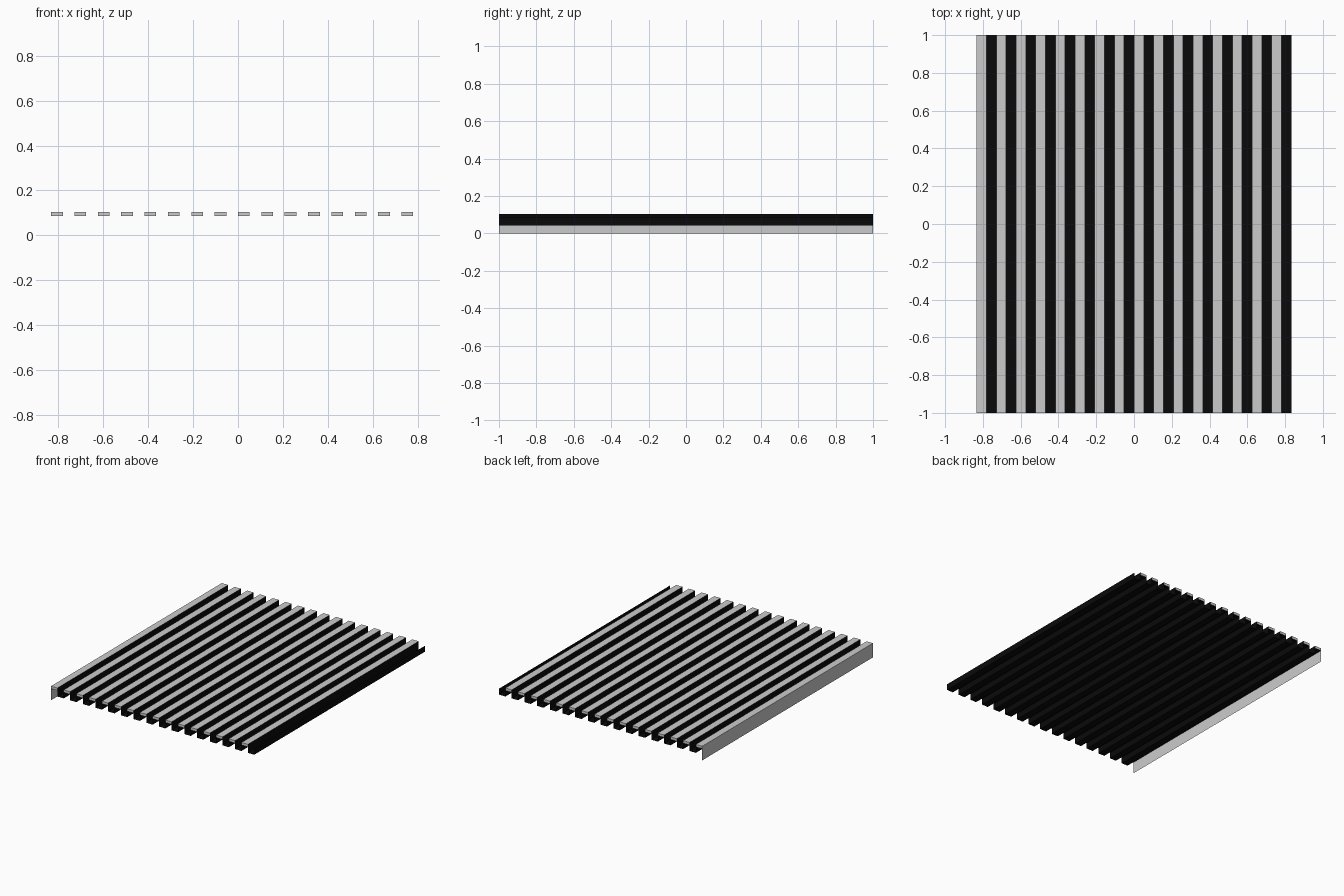
import bpy

if "Cube" in bpy.data.objects:
    bpy.data.objects.remove(bpy.data.objects["Cube"])

N = 16                    # number of slat + trough repeats
X0 = -0.833               # left edge
P = 1.666 / N             # repeat distance
W = P / 2                 # slat width
TOP, MID, LOW = 0.105, 0.086, 0.042


def make(name, quads, color=None):
    verts, faces = [], []
    for q in quads:
        faces.append(range(len(verts), len(verts) + 4))
        verts += q
    me = bpy.data.meshes.new(name)
    me.from_pydata(verts, [], [list(f) for f in faces])
    ob = bpy.data.objects.new(name, me)
    bpy.context.collection.objects.link(ob)
    if color:
        mat = bpy.data.materials.new(name + "_black")
        mat.diffuse_color = color
        mat.use_nodes = True
        mat.node_tree.nodes["Principled BSDF"].inputs["Base Color"].default_value = mat.diffuse_color
        me.materials.append(mat)
    return ob


def strip(a, b):
    # sheet between two profile points, running the full depth
    (xa, za), (xb, zb) = a, b
    return [(xa, -1, za), (xa, 1, za), (xb, 1, zb), (xb, -1, zb)][::-1]


def end(x, y):
    # small end face of a slat
    q = [(x, y, MID), (x + W, y, MID), (x + W, y, TOP), (x, y, TOP)]
    return q if y < 0 else q[::-1]


slats, sheet = [], []
for i in range(N):
    a = X0 + i * P
    b, c = a + W, a + P
    slats += [strip((a, TOP), (b, TOP)), end(a, -1), end(a, 1)]
    last = i == N - 1
    sheet += [
        strip((b, MID), (a, MID)),                     # slat underside
        strip((b, TOP), (b, LOW)),                     # trough left wall
        strip((b, LOW), (c, LOW)),                     # trough floor
        strip((c, LOW), (c, MID if last else TOP)),    # trough right wall
    ]

# grey slat tops and ends
make("slats", slats)
# dark folded sheet below and between the slats
make("corrugated_sheet", sheet, (0.003, 0.003, 0.003, 1))
# grey skirt down the left edge
make("side_skirt", [strip((X0, 0), (X0, TOP))])
